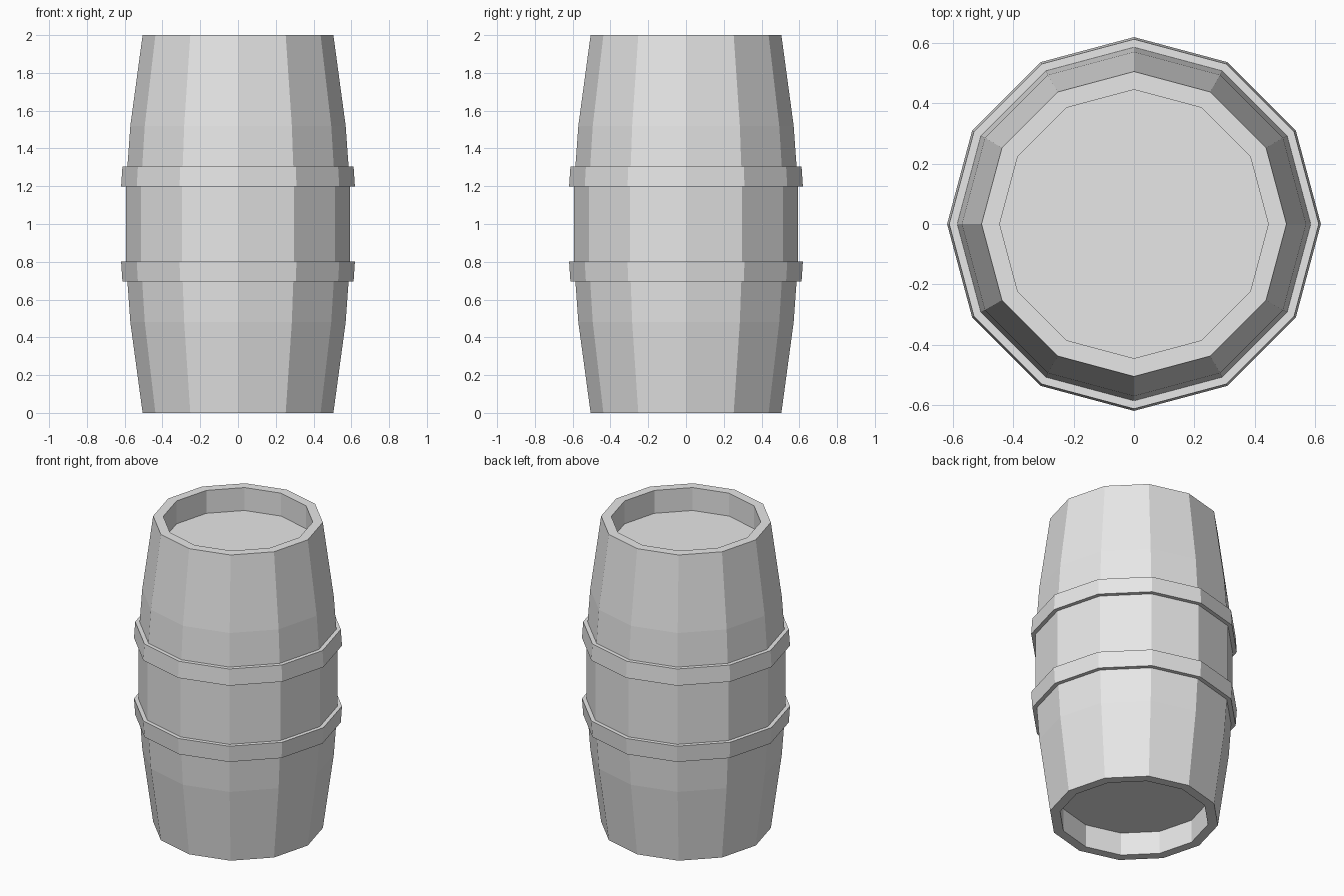
import bpy
import bmesh
from math import cos, sin, tau

SIDES = 12

cube = bpy.data.objects.get("Cube")
if cube:
    bpy.data.objects.remove(cube, do_unlink=True)

grey = bpy.data.materials.new("light grey")
grey.use_nodes = True
grey.diffuse_color = (0.8, 0.8, 0.8, 1)
grey.node_tree.nodes["Principled BSDF"].inputs["Base Color"].default_value = grey.diffuse_color


def lathe(name, profile, closed=False):
    """Turn a (radius, height) profile around z; open profiles get end caps."""
    bm = bmesh.new()
    rings = [[bm.verts.new((r * cos(tau * i / SIDES), r * sin(tau * i / SIDES), z))
              for i in range(SIDES)] for r, z in profile]
    pairs = list(zip(rings, rings[1:]))
    if closed:
        pairs.append((rings[-1], rings[0]))
    else:
        bm.faces.new(rings[0])
        bm.faces.new(rings[-1])
    for a, b in pairs:
        for i in range(SIDES):
            j = (i + 1) % SIDES
            bm.faces.new((a[i], a[j], b[j], b[i]))
    bmesh.ops.recalc_face_normals(bm, faces=bm.faces)
    mesh = bpy.data.meshes.new(name)
    bm.to_mesh(mesh)
    bm.free()
    mesh.materials.append(grey)
    obj = bpy.data.objects.new(name, mesh)
    bpy.context.collection.objects.link(obj)
    return obj


# Bulging staves with a recessed lid at each end, mirrored about mid height
lower = [(0.445, 0.15), (0.445, 0), (0.505, 0), (0.57, 0.48), (0.593, 0.8)]
upper = [(r, 2 - z) for r, z in reversed(lower)]
lathe("barrel_body", lower + upper)

# Two slightly tapered hoops
hoop = [(0.56, 0.696), (0.612, 0.696), (0.619, 0.802), (0.56, 0.802)]
lathe("lower_hoop", hoop, closed=True)
lathe("upper_hoop", [(r, 2 - z) for r, z in hoop], closed=True)
